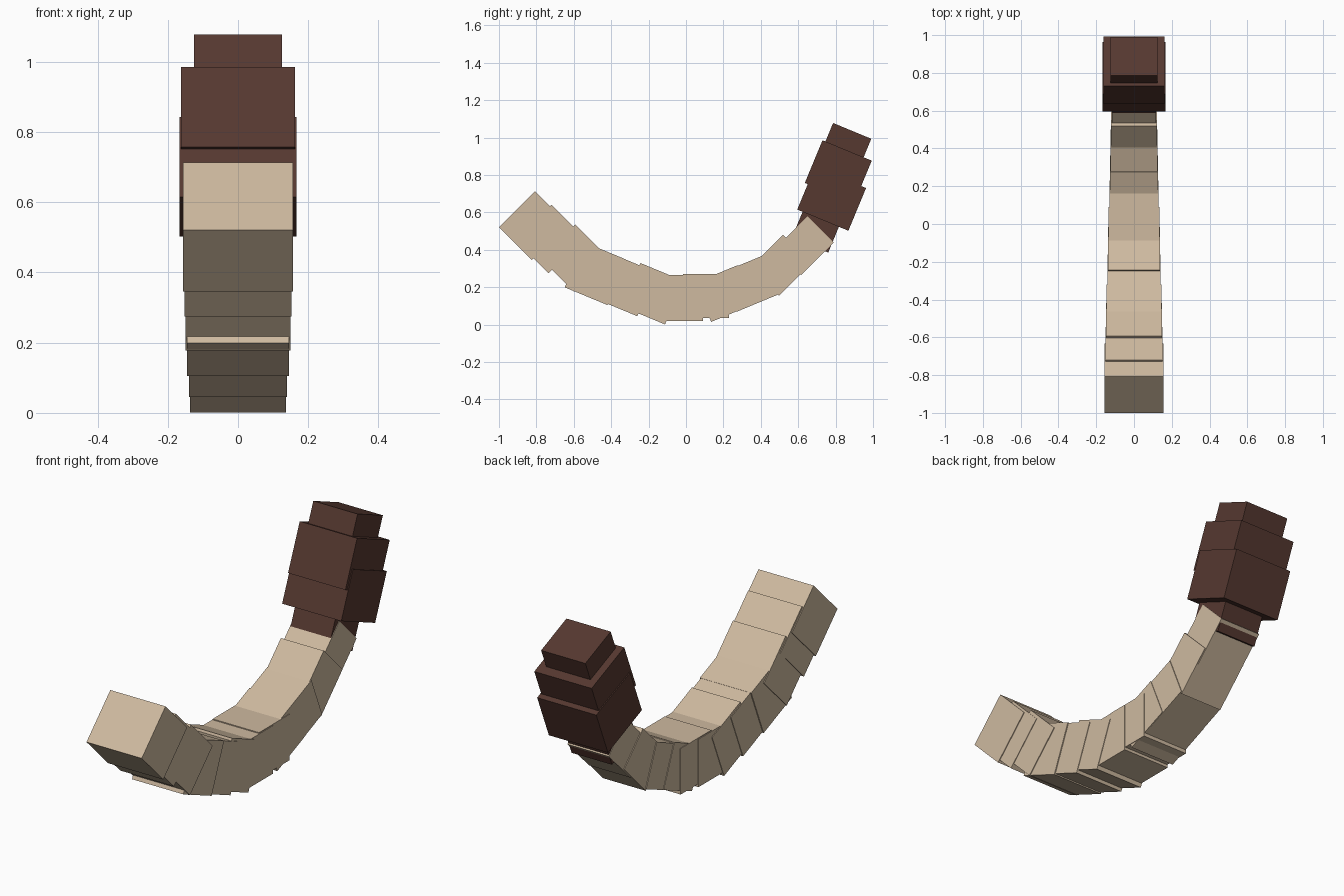
import bpy
from math import radians
from mathutils import Matrix, Vector

cube = bpy.data.objects.get("Cube")
if cube:
    bpy.data.objects.remove(cube, do_unlink=True)


def material(name, rgb):
    mat = bpy.data.materials.new(name)
    mat.use_nodes = True
    mat.diffuse_color = (*rgb, 1)
    mat.node_tree.nodes["Principled BSDF"].inputs["Base Color"].default_value = (*rgb, 1)
    return mat


beige = material("beige", (0.62, 0.49, 0.35))
brown = material("dark brown", (0.092, 0.040, 0.030))

LENGTH = 0.247  # every block has the same length


def block(name, mat, pitch, end, low, high, half_width):
    """Box tilted about x; end, low and high are measured in its tilted frame."""
    turn = Matrix.Rotation(radians(pitch), 4, "X")
    centre = turn @ Vector((0, end - LENGTH / 2, (low + high) / 2))
    bpy.ops.mesh.primitive_cube_add(size=1, location=centre, rotation=(radians(pitch), 0, 0))
    obj = bpy.context.object
    obj.name = name
    obj.scale = (2 * half_width, LENGTH, high - low)
    obj.data.materials.append(mat)


# Curved, tapering body: pitch, far end, underside, upper side, half width
body = [
    (-45, -0.828, -0.339, -0.067, 0.156),
    (-45, -0.714, -0.325, -0.056, 0.152),
    (-45, -0.550, -0.299, -0.040, 0.149),
    (-22.5, -0.428, -0.064, 0.199, 0.145),
    (-22.5, -0.258, -0.058, 0.198, 0.140),
    (-22.5, -0.104, -0.042, 0.211, 0.137),
    (0, 0.090, 0.020, 0.265, 0.134),
    (0, 0.230, 0.035, 0.270, 0.131),
    (22.5, 0.377, -0.038, 0.188, 0.128),
    (22.5, 0.525, -0.040, 0.184, 0.125),
    (45, 0.707, -0.243, -0.027, 0.121),
    (45, 0.870, -0.248, -0.050, 0.117),
]
for i, row in enumerate(body):
    block(f"body_segment_{i + 1}", beige, *row)

# Dark tuft at the raised end
block("tuft_neck", brown, 67.5, 0.894, -0.555, -0.345, 0.114)
block("tuft_lower", brown, 67.5, 1.043, -0.610, -0.314, 0.167)
block("tuft_upper", brown, 67.5, 1.190, -0.582, -0.297, 0.162)
block("tuft_tip", brown, 67.5, 1.297, -0.535, -0.314, 0.125)
